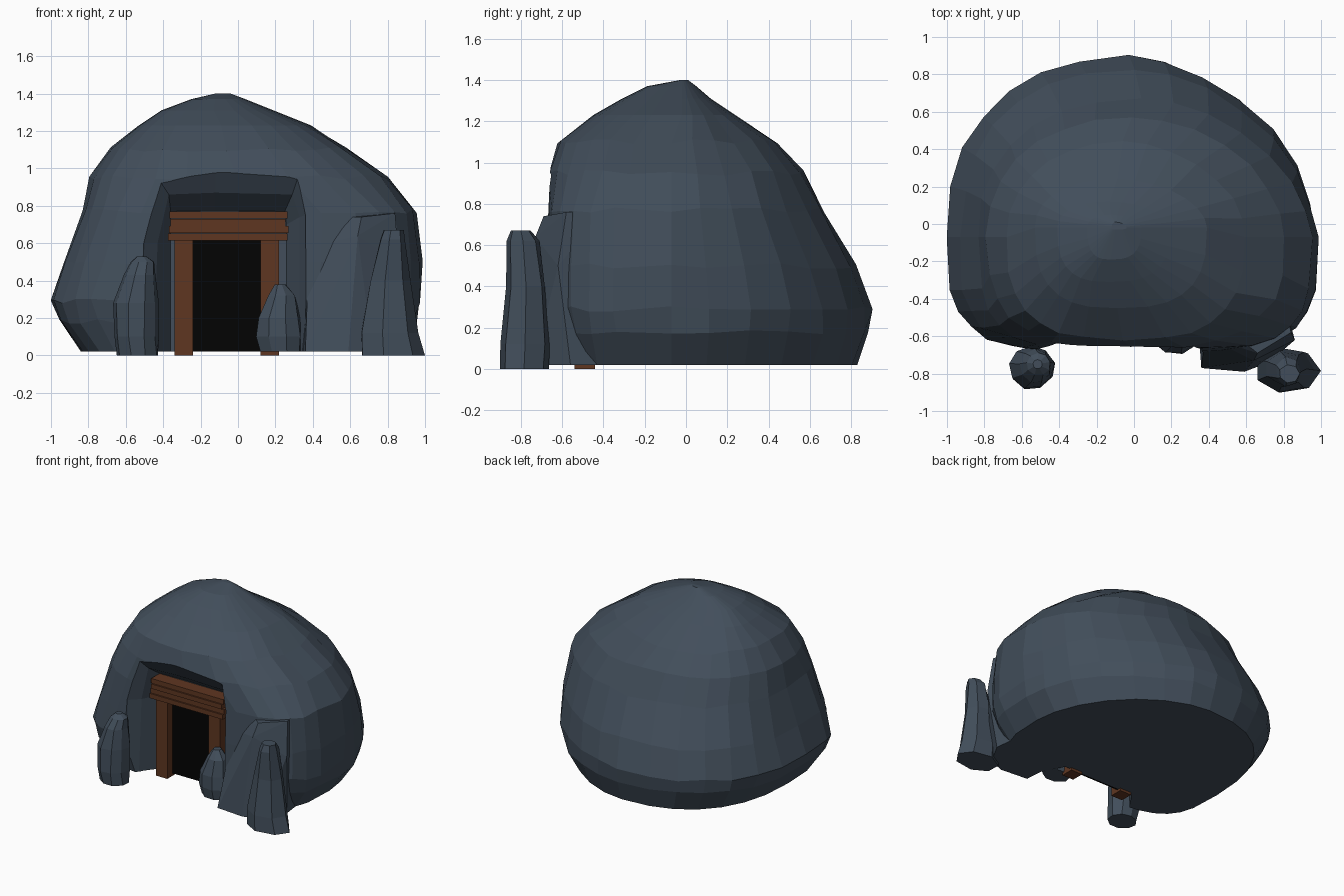
import bpy, bmesh, math, random

if "Cube" in bpy.data.objects:
    bpy.data.objects.remove(bpy.data.objects["Cube"])

random.seed(4)


def material(name, rgb):
    m = bpy.data.materials.new(name)
    m.diffuse_color = (*rgb, 1)
    m.use_nodes = True
    m.node_tree.nodes["Principled BSDF"].inputs["Base Color"].default_value = m.diffuse_color
    return m


ROCK = material("slate rock", (0.054, 0.076, 0.104))
WOOD = material("brown timber", (0.114, 0.037, 0.0155))
DARK = material("dark opening", (0.001, 0.001, 0.001))


def finish(bm, name, mat):
    bmesh.ops.recalc_face_normals(bm, faces=bm.faces)
    me = bpy.data.meshes.new(name)
    bm.to_mesh(me)
    bm.free()
    me.materials.append(mat)
    ob = bpy.data.objects.new(name, me)
    bpy.context.collection.objects.link(ob)
    return ob


def hull(name, pts, mat):
    bm = bmesh.new()
    for p in pts:
        bm.verts.new(p)
    r = bmesh.ops.convex_hull(bm, input=bm.verts)
    junk = [e for e in r["geom_interior"] if isinstance(e, bmesh.types.BMVert)]
    bmesh.ops.delete(bm, geom=junk, context="VERTS")
    return finish(bm, name, mat)


def box(name, x0, x1, y0, y1, z0, z1, mat):
    return hull(name, [(x, y, z) for x in (x0, x1) for y in (y0, y1) for z in (z0, z1)], mat)


def loft(name, rings, mat):
    bm = bmesh.new()
    vs = [[bm.verts.new(p) for p in ring] for ring in rings]
    n = len(vs[0])
    for a, b in zip(vs, vs[1:]):
        for i in range(n):
            j = (i + 1) % n
            bm.faces.new((a[i], a[j], b[j], b[i]))
    bm.faces.new(vs[0])
    bm.faces.new(vs[-1])
    return finish(bm, name, mat)


# Mound: squarish rings from silhouettes (z, xmin, xmax, ymin, ymax)
LEVELS = [
    (0.02, -0.84, 0.85, -0.63, 0.83), (0.18, -0.96, 0.96, -0.67, 0.89),
    (0.29, -0.995, 0.98, -0.69, 0.90), (0.50, -0.93, 0.98, -0.69, 0.82),
    (0.77, -0.83, 0.95, -0.68, 0.67), (0.95, -0.79, 0.81, -0.67, 0.57),
    (1.10, -0.68, 0.60, -0.62, 0.44), (1.23, -0.53, 0.39, -0.45, 0.24),
    (1.31, -0.41, 0.19, -0.31, 0.12), (1.37, -0.25, 0.04, -0.19, 0.05),
    (1.40, -0.12, -0.04, -0.03, 0.01)]
N = 28
rings = []
for k, (z, x0, x1, y0, y1) in enumerate(LEVELS):
    cx, cy = (x0 + x1) / 2 - 0.02, -0.07 if k < 7 else -0.02
    ring = []
    for i in range(N):
        a = 2 * math.pi * i / N
        c, s = math.cos(a), math.sin(a)
        # boxy front, rounder back, back right the most cut away
        p = 3.8 if s < 0 else (1.8 if c > 0 else 2.35)
        if k > 4:
            p = 2.8 if s < 0 else (1.85 if c > 0 else 2.2)
        x = cx + (x1 - cx if c > 0 else cx - x0) * math.copysign(abs(c) ** (2 / p), c)
        y = cy + (y1 - cy if s > 0 else cy - y0) * math.copysign(abs(s) ** (2 / p), s)
        j = 0.014 if 0 < k < 7 else 0
        f = 1 + random.uniform(-j, j * 0.6)
        ring.append((x * f, y * f, z + random.uniform(-j, j)))
    rings.append(ring)
mound = loft("rock_mound", rings, ROCK)

# Entrance hollow: steep lip first, then a shallow ceiling over splayed walls
SECTIONS = [
    (-0.80, [(-0.60, -0.2), (-0.62, 0.6), (-0.46, 1.02), (-0.12, 1.08), (0.32, 1.03), (0.38, 0.75), (0.38, -0.2)]),
    (-0.66, [(-0.53, -0.2), (-0.50, 0.6), (-0.43, 0.95), (-0.12, 0.99), (0.32, 0.95), (0.36, 0.75), (0.36, -0.2)]),
    (-0.59, [(-0.46, -0.2), (-0.43, 0.6), (-0.37, 0.86), (-0.12, 0.87), (0.29, 0.86), (0.33, 0.74), (0.33, -0.2)]),
    (-0.46, [(-0.36, -0.2), (-0.36, 0.6), (-0.36, 0.77), (-0.12, 0.775), (0.25, 0.77), (0.26, 0.7), (0.26, -0.2)])]
cutter = loft("entrance_cutter", [[(x, y, z) for x, z in ring] for y, ring in SECTIONS], ROCK)
cutter.hide_render = True
mod = mound.modifiers.new("hollow", "BOOLEAN")
mod.operation, mod.object, mod.solver = "DIFFERENCE", cutter, "EXACT"
dg = bpy.context.evaluated_depsgraph_get()
carved = bpy.data.meshes.new_from_object(mound.evaluated_get(dg))
mound.modifiers.clear()
mound.data = carved
bpy.data.objects.remove(cutter)

# Buttress bulging from the front right
hull("rock_buttress", [
    (0.34, -0.5, 0.02), (0.36, -0.77, 0.02), (0.59, -0.79, 0.02), (0.72, -0.74, 0.02),
    (0.82, -0.56, 0.02), (0.80, -0.4, 0.02), (0.38, -0.60, 0.58), (0.64, -0.73, 0.64),
    (0.86, -0.62, 0.50), (0.84, -0.58, 0.76), (0.66, -0.69, 0.74), (0.42, -0.5, 0.74),
    (0.80, -0.4, 0.76)], ROCK)


# Standing stones: levels are (z, cx, cy, rx, ry)
def stone(name, levels, n, turn):
    loft(name, [[(cx + rx * math.cos(turn + i * math.tau / n) * random.uniform(0.95, 1.05),
                  cy + ry * math.sin(turn + i * math.tau / n) * random.uniform(0.95, 1.05), z)
                 for i in range(n)] for z, cx, cy, rx, ry in levels], ROCK)


stone("left_stone", [(0, -0.535, -0.77, 0.11, 0.10), (0.10, -0.545, -0.77, 0.12, 0.115),
                     (0.28, -0.545, -0.765, 0.12, 0.115), (0.43, -0.525, -0.76, 0.085, 0.09),
                     (0.50, -0.51, -0.75, 0.065, 0.06), (0.53, -0.515, -0.75, 0.025, 0.025)], 9, 0.2)
stone("door_stone", [(0.02, 0.23, -0.60, 0.11, 0.08), (0.10, 0.22, -0.60, 0.125, 0.10),
                     (0.20, 0.22, -0.60, 0.115, 0.095), (0.32, 0.235, -0.59, 0.075, 0.07),
                     (0.38, 0.225, -0.58, 0.03, 0.03)], 8, 0.3)
stone("right_pillar", [(0, 0.82, -0.785, 0.18, 0.12), (0.12, 0.81, -0.78, 0.16, 0.12),
                       (0.40, 0.81, -0.775, 0.11, 0.095), (0.62, 0.825, -0.79, 0.07, 0.08),
                       (0.67, 0.83, -0.80, 0.055, 0.05)], 7, 0.0)

# Timber door frame and dark opening
for name, x in (("left_post", -0.34), ("right_post", 0.12)):
    box(name, x, x + 0.1, -0.54, -0.44, 0, 0.62, WOOD)
for i, (x0, x1) in enumerate([(-0.375, 0.265), (-0.37, 0.27), (-0.36, 0.255), (-0.365, 0.265)]):
    y = -0.57 + 0.008 * (i % 2)
    box("lintel_plank", x0, x1, y, -0.42, 0.615 + i * 0.039, 0.652 + i * 0.039, WOOD)
box("door_opening", -0.25, 0.13, -0.475, -0.44, 0.02, 0.63, DARK)
